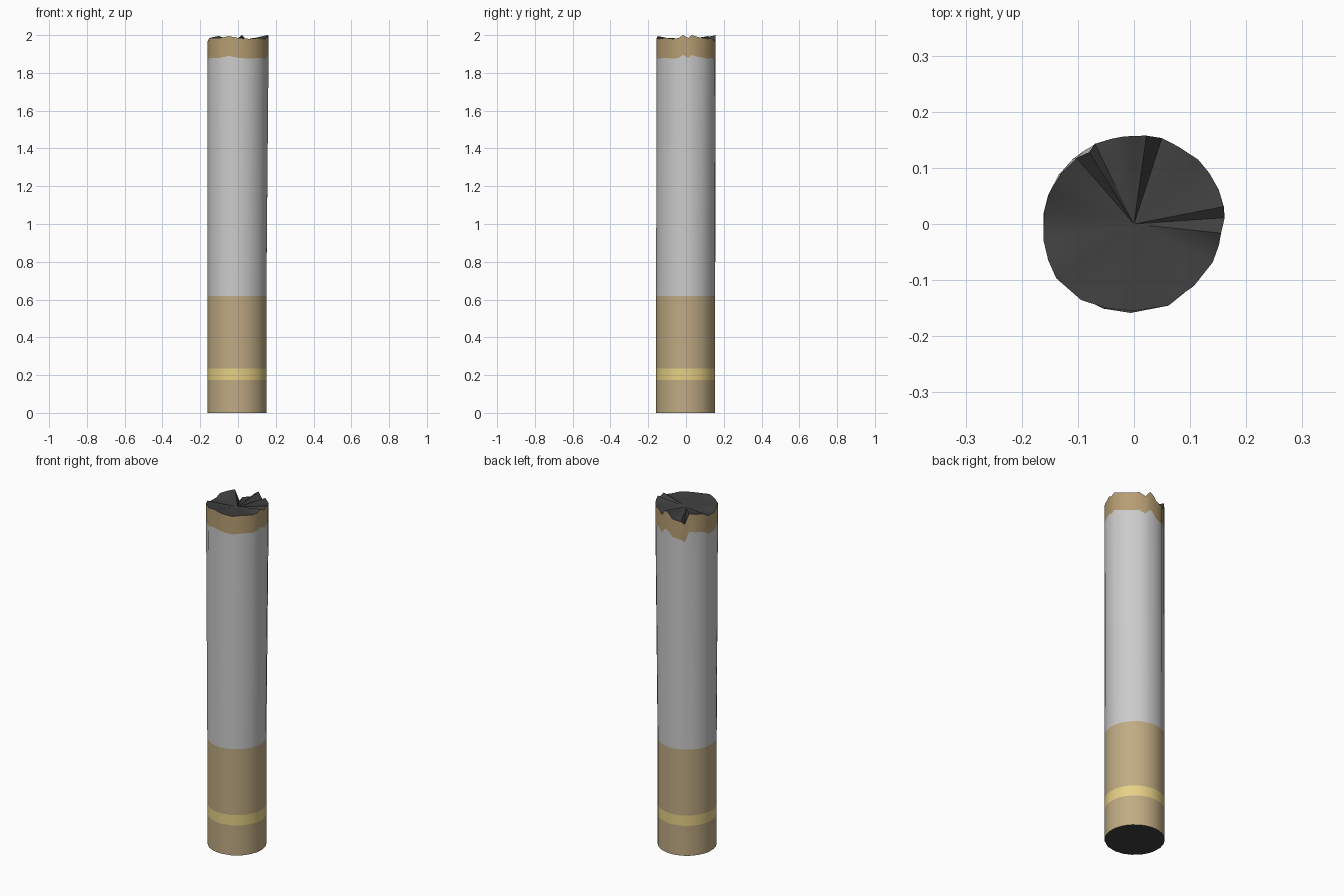
import bpy
from math import cos, sin, radians

if "Cube" in bpy.data.objects:
    bpy.data.objects.remove(bpy.data.objects["Cube"])

# Burnt rim outline: (angle in degrees, radius, height)
RIM = [(4, .162, 1.985), (11, .163, 2.0), (22, .163, 1.99), (34, .162, 1.985),
       (45, .162, 1.98), (60, .159, 1.985), (72, .161, 1.965), (82, .159, 2.0),
       (90, .157, 1.985), (97, .157, 1.96), (105, .157, 1.955), (116, .159, 1.95),
       (122, .151, 1.93), (131, .156, 1.995), (145, .158, 1.99), (160, .161, 1.985),
       (172, .162, 1.965), (190, .164, 1.965), (203, .166, 1.985), (215, .169, 1.985),
       (235, .165, 1.985), (252, .158, 1.995), (270, .155, 1.985), (293, .158, 1.98),
       (316, .153, 1.985), (334, .156, 1.98), (346, .156, 1.985), (354, .156, 2.0)]
R, CX, CY = .1565, -.006, -.002
FILTER_TOP = .62


def material(name, rgb):
    m = bpy.data.materials.new(name)
    m.diffuse_color = (*rgb, 1)
    m.use_nodes = True
    m.node_tree.nodes["Principled BSDF"].inputs["Base Color"].default_value = m.diffuse_color
    return m


def flat_ring(z):
    """Round cross-section of the untouched lower part."""
    return [(CX + R * cos(radians(a)), CY + R * sin(radians(a)), z) for a, _, _ in RIM]


def burnt_ring(drop):
    """Ragged cross-section running parallel to the burnt rim."""
    return [(r * cos(radians(a)), r * sin(radians(a)), z - drop) for a, r, z in RIM]


def build(name, verts, faces, mat):
    me = bpy.data.meshes.new(name)
    me.from_pydata(verts, [], faces)
    ob = bpy.data.objects.new(name, me)
    bpy.context.collection.objects.link(ob)
    if mat:
        me.materials.append(mat)
    bpy.context.view_layer.objects.active = ob
    ob.select_set(True)
    bpy.ops.object.shade_smooth_by_angle(angle=radians(40))
    ob.select_set(False)
    return ob


def tube(name, lower, upper, mat):
    n = len(lower)
    faces = [(i, (i + 1) % n, n + (i + 1) % n, n + i) for i in range(n)]
    return build(name, lower + upper, faces, mat)


def cap(name, ring, centre, mat, up=True):
    n = len(ring)
    faces = [(i, (i + 1) % n, n) if up else ((i + 1) % n, i, n) for i in range(n)]
    return build(name, ring + [centre], faces, mat)


brown = material("filter_brown", (.53, .41, .23))
scorch = material("scorch_brown", (.47, .34, .17))
gold = material("gold", (.80, .64, .24))
black = material("ash_black", (.05, .05, .05))
white = material("paper_white", (.8, .8, .8))

# Filter with its gold stripe
tube("filter_end", flat_ring(0), flat_ring(.175), brown)
tube("gold_stripe", flat_ring(.175), flat_ring(.235), gold)
tube("filter_sleeve", flat_ring(.235), flat_ring(FILTER_TOP), brown)
cap("filter_base", flat_ring(0), (CX, CY, 0), black, up=False)

# Paper body and scorched edge
tube("paper_body", flat_ring(FILTER_TOP), burnt_ring(.105), white)
tube("scorched_edge", burnt_ring(.105), burnt_ring(0), scorch)

# Burnt tip
cap("ash_tip", burnt_ring(0), (0, 0, 1.965), black)
